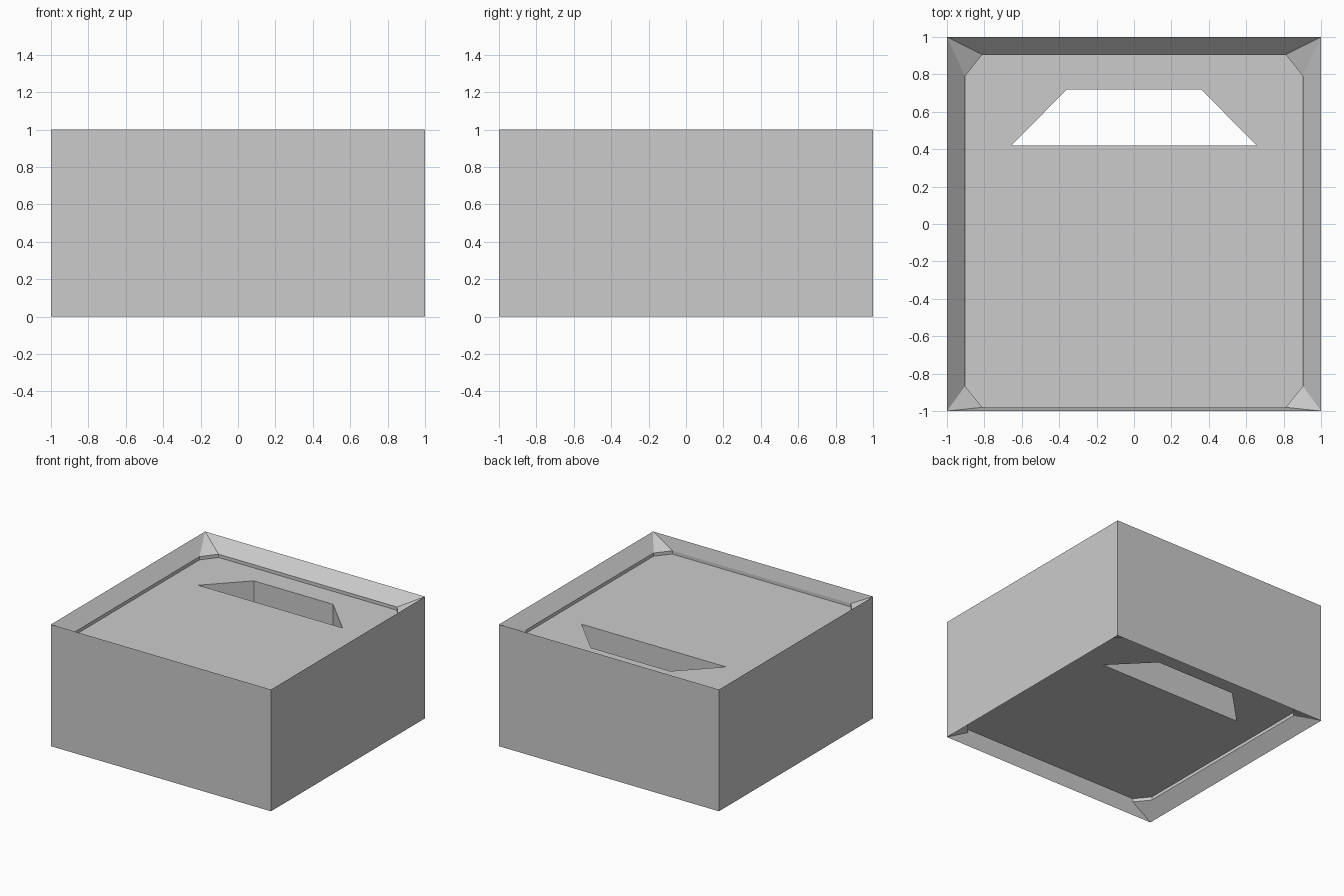
import bpy, bmesh

if "Cube" in bpy.data.objects:
    bpy.data.objects.remove(bpy.data.objects["Cube"])

# Right half of the recess outline (front to back) and of the slot; mirrored in x
RECESS = [(0.811, -0.98), (0.903, -0.867), (0.903, 0.79), (0.811, 0.906)]
SLOT = [(0.656, 0.419), (0.36, 0.719)]
CORNERS = [(1, -1), (1, 1)]
RIM, FLOOR = 0.9, 0.873


def mirrored(half):
    return half + [(-x, y) for x, y in reversed(half)]


def ring(bm, half, z):
    return [bm.verts.new((x, y, z)) for x, y in mirrored(half)]


def bridge(bm, a, b):
    n = len(a)
    for i in range(n):
        j = (i + 1) % n
        bm.faces.new((a[i], a[j], b[j], b[i]))


def finish(bm, name):
    bmesh.ops.recalc_face_normals(bm, faces=bm.faces)
    mesh = bpy.data.meshes.new(name)
    bm.to_mesh(mesh)
    bm.free()
    obj = bpy.data.objects.new(name, mesh)
    bpy.context.collection.objects.link(obj)
    return obj


# Block with the same sloped, stepped recess on top and underneath
bm = bmesh.new()
outer = []
for flip in (False, True):
    h = (lambda z: 1 - z) if flip else (lambda z: z)
    square = ring(bm, CORNERS, h(1))
    rim = ring(bm, RECESS, h(RIM))
    floor = ring(bm, RECESS, h(FLOOR))
    for i in range(4):
        j = (i + 1) % 4
        # chamfer triangle at each corner, then the slope to the next corner
        bm.faces.new((square[i], rim[2 * i], rim[2 * i + 1]))
        bm.faces.new((square[i], rim[2 * i + 1], rim[2 * j], square[j]))
    bridge(bm, rim, floor)
    bm.faces.new(floor)
    outer.append(square)
bridge(bm, *outer)
block = finish(bm, "recessed_block")

# Trapezoid slot cut right through
bm = bmesh.new()
low, high = ring(bm, SLOT, -0.5), ring(bm, SLOT, 1.5)
bridge(bm, low, high)
bm.faces.new(low)
bm.faces.new(high)
cutter = finish(bm, "slot_cutter")
cutter.hide_render = True
cutter.hide_set(True)

cut = block.modifiers.new("slot", 'BOOLEAN')
cut.operation = 'DIFFERENCE'
cut.solver = 'EXACT'
cut.object = cutter
bpy.context.view_layer.objects.active = block
block.select_set(True)
bpy.ops.object.modifier_apply(modifier=cut.name)
bpy.data.objects.remove(cutter, do_unlink=True)
